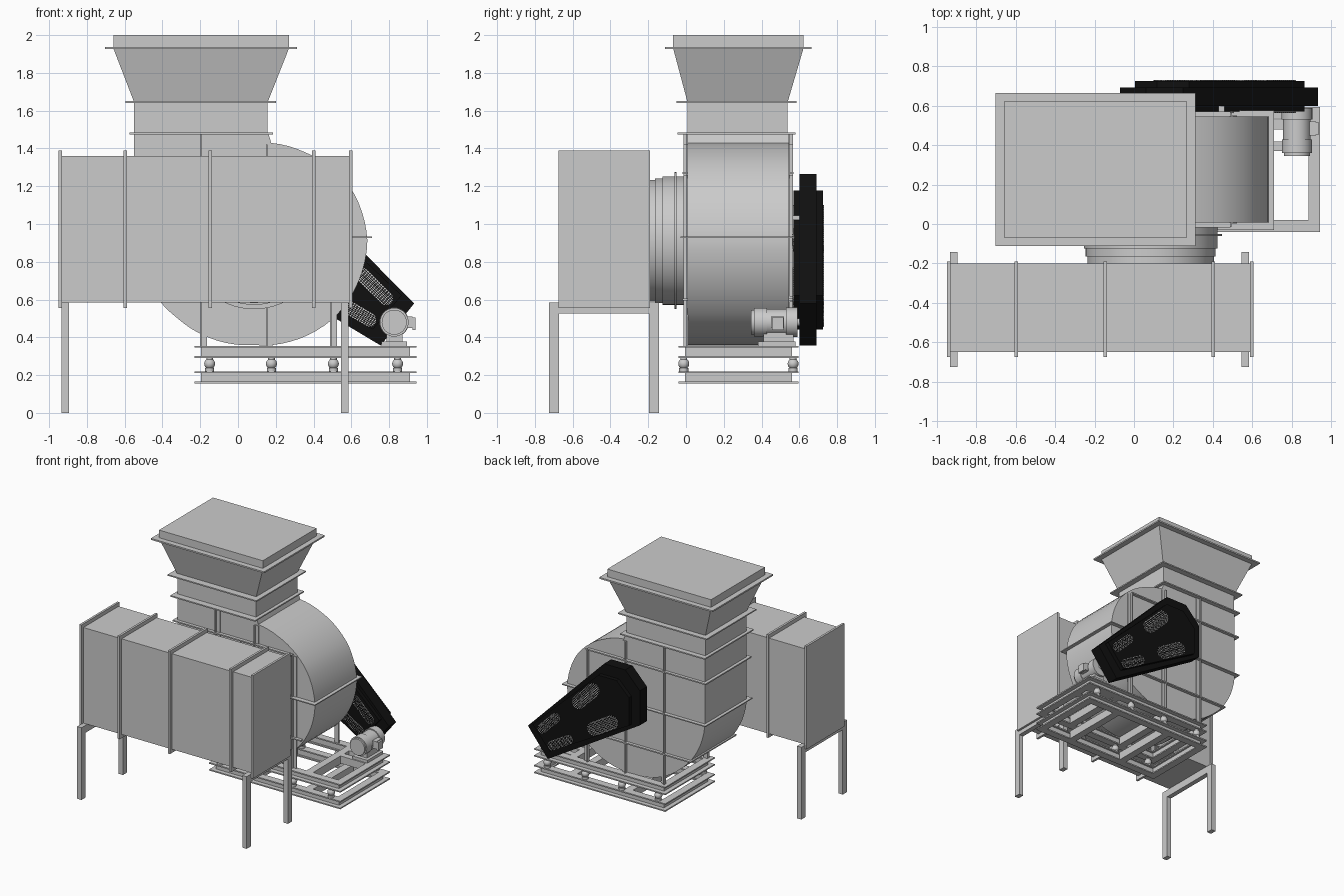
import bpy, bmesh, math
from mathutils import Matrix, Vector

if "Cube" in bpy.data.objects:
    bpy.data.objects.remove(bpy.data.objects["Cube"])

BLACK = bpy.data.materials.new("black_paint")
BLACK.diffuse_color = (0.005, 0.005, 0.005, 1)
BLACK.use_nodes = True
BLACK.node_tree.nodes["Principled BSDF"].inputs["Base Color"].default_value = BLACK.diffuse_color


def finish(name, bm, mat=None, smooth=False):
    bmesh.ops.recalc_face_normals(bm, faces=bm.faces)
    me = bpy.data.meshes.new(name)
    bm.to_mesh(me)
    bm.free()
    ob = bpy.data.objects.new(name, me)
    bpy.context.collection.objects.link(ob)
    if mat:
        me.materials.append(mat)
    if smooth:
        bpy.ops.object.select_all(action='DESELECT')
        ob.select_set(True)
        bpy.context.view_layer.objects.active = ob
        bpy.ops.object.shade_smooth_by_angle(angle=math.radians(30))
    return ob


def boxes(name, items, mat=None):
    """Each item: x0, x1, y0, y1, z0, z1"""
    bm = bmesh.new()
    for x0, x1, y0, y1, z0, z1 in items:
        m = Matrix.Translation(((x0 + x1) / 2, (y0 + y1) / 2, (z0 + z1) / 2))
        bmesh.ops.create_cube(bm, size=1, matrix=m @ Matrix.Diagonal((x1 - x0, y1 - y0, z1 - z0, 1)))
    return finish(name, bm, mat)


def prism(name, layers, mat=None, smooth=False):
    """Each layer: (xz outline, y0, y1)"""
    bm = bmesh.new()
    for pts, y0, y1 in layers:
        f = bm.faces.new([bm.verts.new((x, y0, z)) for x, z in pts])
        ext = bmesh.ops.extrude_face_region(bm, geom=[f], use_keep_orig=True)
        vs = [g for g in ext['geom'] if isinstance(g, bmesh.types.BMVert)]
        bmesh.ops.translate(bm, verts=vs, vec=(0, y1 - y0, 0))
    return finish(name, bm, mat, smooth)


def circle(x, z, r, n=48):
    return [(x + r * math.cos(i * math.tau / n), z + r * math.sin(i * math.tau / n)) for i in range(n)]


def discs(name, x, z, steps, n=48):
    """Stack of cylinders along y; each step: r, y0, y1"""
    return prism(name, [(circle(x, z, r, n), a, b) for r, a, b in steps], smooth=True)


# Inlet box with flanges
boxes("inlet_box", [(-0.945, 0.6, -0.65, -0.2, 0.585, 1.36)])
boxes("inlet_box_flanges", [(x - 0.009, x + 0.009, -0.675, -0.19, 0.555, 1.39)
                            for x in (-0.94, -0.597, -0.147, 0.402, 0.597)])

# Inlet box support legs
for side, x in (("left", -0.935), ("right", 0.546)):
    boxes(side + "_leg_frame", [
        (x, x + 0.039, -0.725, -0.672, 0, 0.585),
        (x, x + 0.039, -0.195, -0.142, 0, 0.585),
        (x, x + 0.039, -0.672, -0.195, 0.525, 0.585)])

# Round inlet connection
CX, CZ = 0.085, 0.912
discs("inlet_collar", CX, CZ, [(0.322, -0.21, -0.165), (0.33, -0.165, -0.125),
                               (0.34, -0.125, 0.02), (0.363, -0.06, -0.05)], 64)

# Scroll housing outline: radius interpolated over the angle, then straight outlet
keys = [(80, 0.525), (60, 0.54), (27, 0.584), (0, 0.6), (-45, 0.588),
        (-90, 0.553), (-135, 0.578), (-160, 0.61), (-180, 0.635)]


def radius(a):
    for (a0, r0), (a1, r1) in zip(keys, keys[1:]):
        if a1 <= a <= a0:
            t = (a0 - a) / (a0 - a1)
            return r0 + (r1 - r0) * t


outline = [(CX + radius(a) * math.cos(math.radians(a)), CZ + radius(a) * math.sin(math.radians(a)))
           for a in range(80, -181, -5)]
prism("scroll_housing", [([(0.16, 1.48)] + outline + [(-0.55, 1.48)], 0.008, 0.545)], smooth=True)

# Housing stiffeners: horizontal split flanges and vertical ribs
boxes("housing_flanges", [(-0.575, 0.71, -0.03, 0.575, 0.926, 0.934),
                          (-0.575, 0.49, -0.018, 0.57, 1.264, 1.274),
                          (-0.44, 0.575, -0.018, 0.57, 0.596, 0.606)])
ribs = []
for y0, y1 in ((-0.014, 0.01), (0.543, 0.567)):
    for x, top in ((-0.182, 1.48), (0.165, 1.42), (0.505, 1.26)):
        ribs += [(x - 0.018, x + 0.018, y0 if y0 > 0.1 else y1 - 0.008,
                  y0 + 0.008 if y0 > 0.1 else y1, 0.355, top),
                 (x - 0.018, x - 0.01, y0, y1, 0.355, top)]
boxes("housing_ribs", ribs)

# Outlet neck and its flanges
boxes("outlet_neck", [(-0.55, 0.157, 0.008, 0.538, 1.48, 1.645)])
boxes("outlet_flanges", [(-0.575, 0.185, -0.045, 0.58, 1.474, 1.484),
                         (-0.595, 0.2, -0.05, 0.585, 1.64, 1.65),
                         (-0.703, 0.312, -0.112, 0.665, 1.926, 1.938)])

# Flared outlet and top collar
bm = bmesh.new()
for x0, x1, y0, y1, z in ((-0.55, 0.157, 0.008, 0.538, 1.645), (-0.66, 0.27, -0.068, 0.622, 1.93)):
    for x, y in ((x0, y0), (x1, y0), (x1, y1), (x0, y1)):
        bm.verts.new((x, y, z))
bmesh.ops.convex_hull(bm, input=bm.verts)
finish("outlet_flare", bm)
boxes("top_collar", [(-0.66, 0.27, -0.068, 0.622, 1.93, 2.0)])

# Base frames from outward-facing channels, with cross members
X0, X1, Y0, Y1, W, T = -0.23, 0.945, -0.04, 0.595, 0.06, 0.01


def channel_frame(name, z0, z1):
    items = []
    for a, b in ((z0, z0 + T), (z1 - T, z1)):
        items += [(X0, X1, Y0, Y0 + W, a, b), (X0, X1, Y1 - W, Y1, a, b),
                  (X0, X0 + W, Y0 + W, Y1 - W, a, b), (X1 - W, X1, Y0 + W, Y1 - W, a, b)]
    k = 0.035
    items += [(X0 + k, X1 - k, Y0 + k, Y0 + k + T, z0, z1), (X0 + k, X1 - k, Y1 - k - T, Y1 - k, z0, z1),
              (X0 + k, X0 + k + T, Y0 + k, Y1 - k, z0, z1), (X1 - k - T, X1 - k, Y0 + k, Y1 - k, z0, z1)]
    for x in (0.1, 0.6):
        items.append((x, x + W, Y0 + W, Y1 - W, z0, z1))
    return boxes(name, items)


channel_frame("upper_base_frame", 0.29, 0.355)
channel_frame("lower_base_frame", 0.155, 0.22)
boxes("motor_rails", [(0.66, 0.885, y, y + 0.05, 0.295, 0.355) for y in (0.37, 0.48)])

# Vibration isolators between the frames
for i, x in enumerate((-0.15, 0.177, 0.505, 0.845)):
    for side, y in (("front", -0.012), ("back", 0.567)):
        bm = bmesh.new()
        bmesh.ops.create_uvsphere(bm, u_segments=20, v_segments=12, radius=0.029,
                                  matrix=Matrix.Translation((x, y, 0.26)))
        for z, r in ((0.228, 0.024), (0.284, 0.018)):
            bmesh.ops.create_cone(bm, cap_ends=True, segments=20, radius1=r, radius2=r, depth=0.018,
                                  matrix=Matrix.Translation((x, y, z)))
        finish(f"isolator_{side}_{i + 1}", bm, smooth=True)

# Motor, terminal box and feet
discs("motor", 0.827, 0.48, [(0.066, 0.345, 0.37), (0.076, 0.36, 0.43), (0.07, 0.43, 0.53),
                             (0.078, 0.53, 0.59), (0.02, 0.59, 0.62)], 32)
boxes("motor_terminal_box", [(0.88, 0.925, 0.45, 0.52, 0.45, 0.51), (0.925, 0.94, 0.455, 0.515, 0.44, 0.505)])
boxes("motor_feet", [(0.76, 0.895, 0.38, 0.58, 0.355, 0.378), (0.785, 0.87, 0.41, 0.57, 0.378, 0.43)])

# Belt guard: full outline in the middle, inset faces front and back
guard = [(0.933, 0.58), (0.25, 1.265), (0.06, 1.265), (-0.07, 1.13), (-0.07, 0.85), (0.755, 0.357)]
gx, gz = 0.46, 0.80
inset = [(gx + (x - gx) * 0.86, gz + (z - gz) * 0.81) for x, z in guard]
prism("belt_guard", [(guard, 0.6, 0.692), (inset, 0.57, 0.725)], BLACK)
discs("fan_shaft_bearing", CX, CZ, [(0.07, 0.54, 0.575)], 32)
boxes("guard_brackets", [(0.43, 0.46, 0.545, 0.6, 1.02, 1.045), (0.5, 0.53, 0.545, 0.6, 0.59, 0.615)])

# Guard windows: pale slots with black wire mesh on both faces
u, v, origin = Vector((-0.79, 0.61)), Vector((0.61, 0.79)), Vector((0.843, 0.47))
slots, wires = [], bmesh.new()
for d, w, tilt, half, r in ((0.22, 0.083, 7, 0.09, 0.036), (0.67, 0.125, 7, 0.1, 0.052)):
    for s in (-1, 1):
        c = origin + u * d + v * w * s
        ang = math.atan2(u.y, u.x) - math.radians(tilt) * s
        e = Vector((math.cos(ang), math.sin(ang)))
        f = Vector((-e.y, e.x))
        pts = []
        for i in range(18):
            t = math.radians(-90 + 180 * (i % 9) / 8 + 180 * (i // 9))
            p = c + e * (half * (1 if i < 9 else -1) + r * math.cos(t)) + f * r * math.sin(t)
            pts.append((p.x, p.y))
        slots += [(pts, 0.566, 0.571), (pts, 0.724, 0.729)]
        # strands: (along offset, across offset, length, width)
        strands = []
        for k in range(-3, 4):
            o = k * r / 4
            strands.append((0, o, 2 * (half + math.sqrt(r * r - o * o)), 0.004))
        n = int((half + r) / 0.014)
        for k in range(-n, n + 1):
            o = k * 0.014
            over = max(0, abs(o) - half)
            strands.append((o, 0, 0.004, 2 * math.sqrt(max(r * r - over * over, 1e-6))))
        for along, across, length, width in strands:
            p = c + e * along + f * across
            for y in (0.5655, 0.7295):
                bmesh.ops.create_cube(wires, size=1, matrix=Matrix.Translation((p.x, y, p.y))
                                      @ Matrix.Rotation(-ang, 4, 'Y')
                                      @ Matrix.Diagonal((length, 0.003, width, 1)))
prism("guard_windows", slots)
finish("guard_mesh", wires, BLACK)

# Centre the whole model on the ground frame
bpy.context.view_layer.update()
